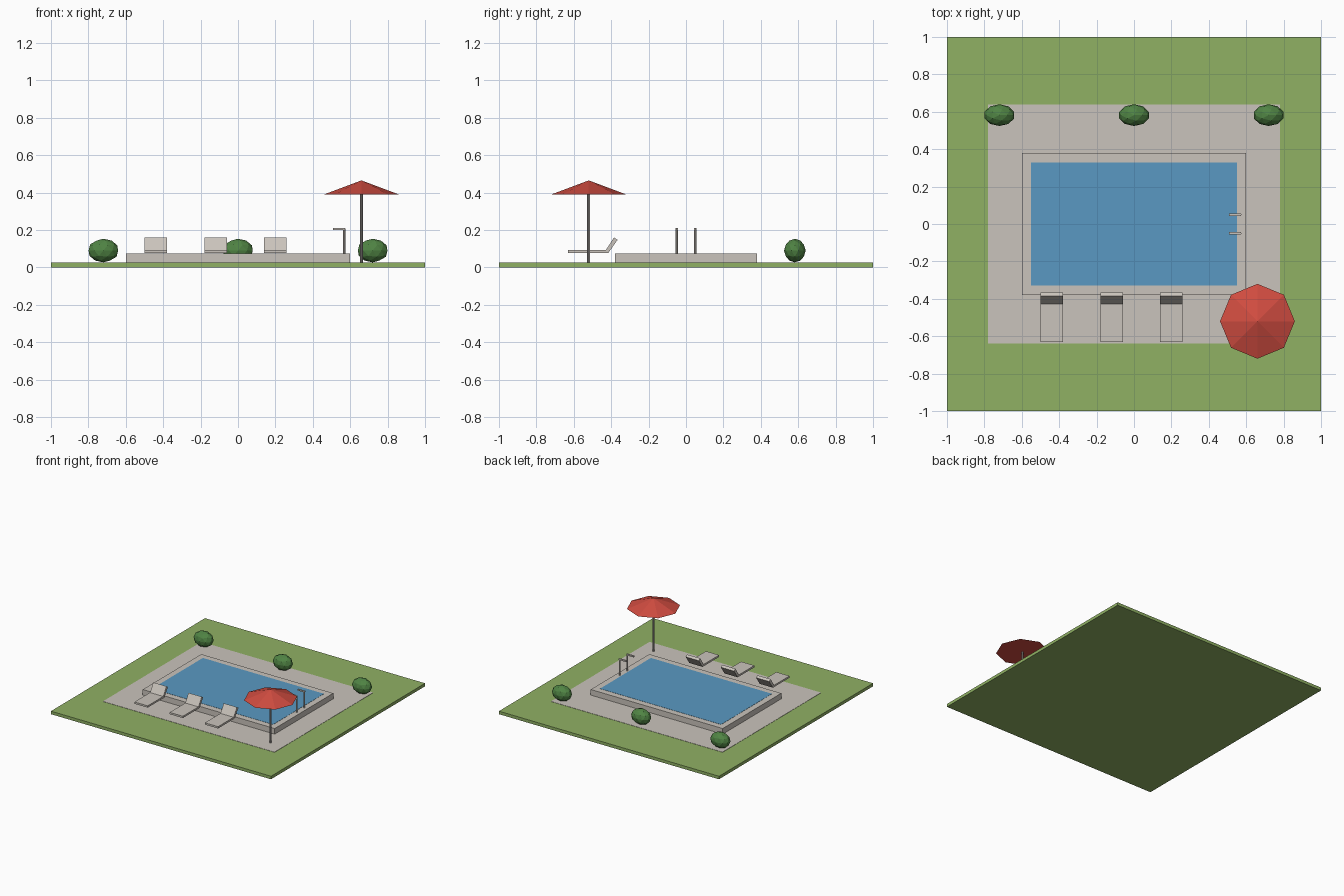
import bpy, bmesh
from math import pi
from mathutils import Matrix, Vector

cube = bpy.data.objects.get("Cube")
if cube:
    bpy.data.objects.remove(cube, do_unlink=True)


def material(name, *rgb):
    """Flat material from 0-255 sRGB values."""
    linear = [((c / 255 + 0.055) / 1.055) ** 2.4 for c in rgb] + [1]
    mat = bpy.data.materials.new(name)
    mat.use_nodes = True
    mat.diffuse_color = linear
    mat.node_tree.nodes["Principled BSDF"].inputs["Base Color"].default_value = linear
    return mat


grass = material("grass green", 144, 177, 100)
stone = material("pale stone", 202, 196, 188)
blue = material("water blue", 90, 153, 194)
red = material("canopy red", 208, 76, 64)
leaf = material("leaf green", 80, 132, 68)
metal = material("pole grey", 165, 160, 156)


def finish(name, bm, mat):
    mesh = bpy.data.meshes.new(name)
    bmesh.ops.recalc_face_normals(bm, faces=bm.faces)
    bm.to_mesh(mesh)
    bm.free()
    mesh.materials.append(mat)
    obj = bpy.data.objects.new(name, mesh)
    bpy.context.collection.objects.link(obj)
    return obj


def box(name, low, high, mat):
    low, high = Vector(low), Vector(high)
    bm = bmesh.new()
    bmesh.ops.create_cube(bm, size=1, matrix=Matrix.LocRotScale((low + high) / 2, None, high - low))
    return finish(name, bm, mat)


def cone(name, x, y, z0, z1, r0, r1, sides, mat):
    bm = bmesh.new()
    bmesh.ops.create_cone(bm, cap_ends=True, segments=sides, radius1=r0, radius2=r1,
                          depth=z1 - z0, matrix=Matrix.Translation((x, y, (z0 + z1) / 2)))
    return finish(name, bm, mat)


def prism(name, profile, x, width, mat):
    """Extrude a y-z outline along x."""
    bm = bmesh.new()
    face = bm.faces.new([bm.verts.new((x - width / 2, y, z)) for y, z in profile])
    out = bmesh.ops.extrude_face_region(bm, geom=[face])["geom"]
    bmesh.ops.translate(bm, vec=(width, 0, 0), verts=[v for v in out if isinstance(v, bmesh.types.BMVert)])
    return finish(name, bm, mat)


# Lawn, paving and pool
box("lawn", (-1, -1, 0), (1, 1, 0.025), grass)
box("patio", (-0.78, -0.64, 0.022), (0.78, 0.64, 0.027), stone)
box("pool_surround", (-0.6, -0.38, 0.02), (0.6, 0.38, 0.073), stone)
box("water", (-0.55, -0.33, 0.068), (0.55, 0.33, 0.0745), blue)

# Loungers with raised backs
outline = [(-0.63, 0.078), (-0.415, 0.078), (-0.366, 0.147),
           (-0.385, 0.16), (-0.428, 0.093), (-0.63, 0.093)]
for i, x in enumerate((-0.44, -0.12, 0.2)):
    prism(f"lounger_{i + 1}", outline, x, 0.12, stone)

# Pool handrails: a post with an arm over the water
for side, y in (("front", -0.05), ("back", 0.05)):
    cone(f"{side}_rail_post", 0.568, y, 0.07, 0.209, 0.0065, 0.0065, 8, stone)
    box(f"{side}_rail_arm", (0.508, y - 0.006, 0.199), (0.573, y + 0.006, 0.21), stone)

# Parasol
cone("parasol_pole", 0.66, -0.52, 0.025, 0.4, 0.008, 0.008, 8, metal)
cone("parasol_canopy", 0.66, -0.52, 0.39, 0.465, 0.2, 0, 8, red)

# Bushes
for i, x in enumerate((-0.72, 0, 0.72)):
    bm = bmesh.new()
    bmesh.ops.create_icosphere(bm, subdivisions=2, radius=1, matrix=Matrix.LocRotScale(
        (x, 0.582, 0.09), None, (0.083, 0.058, 0.063)))
    finish(f"bush_{i + 1}", bm, leaf)
